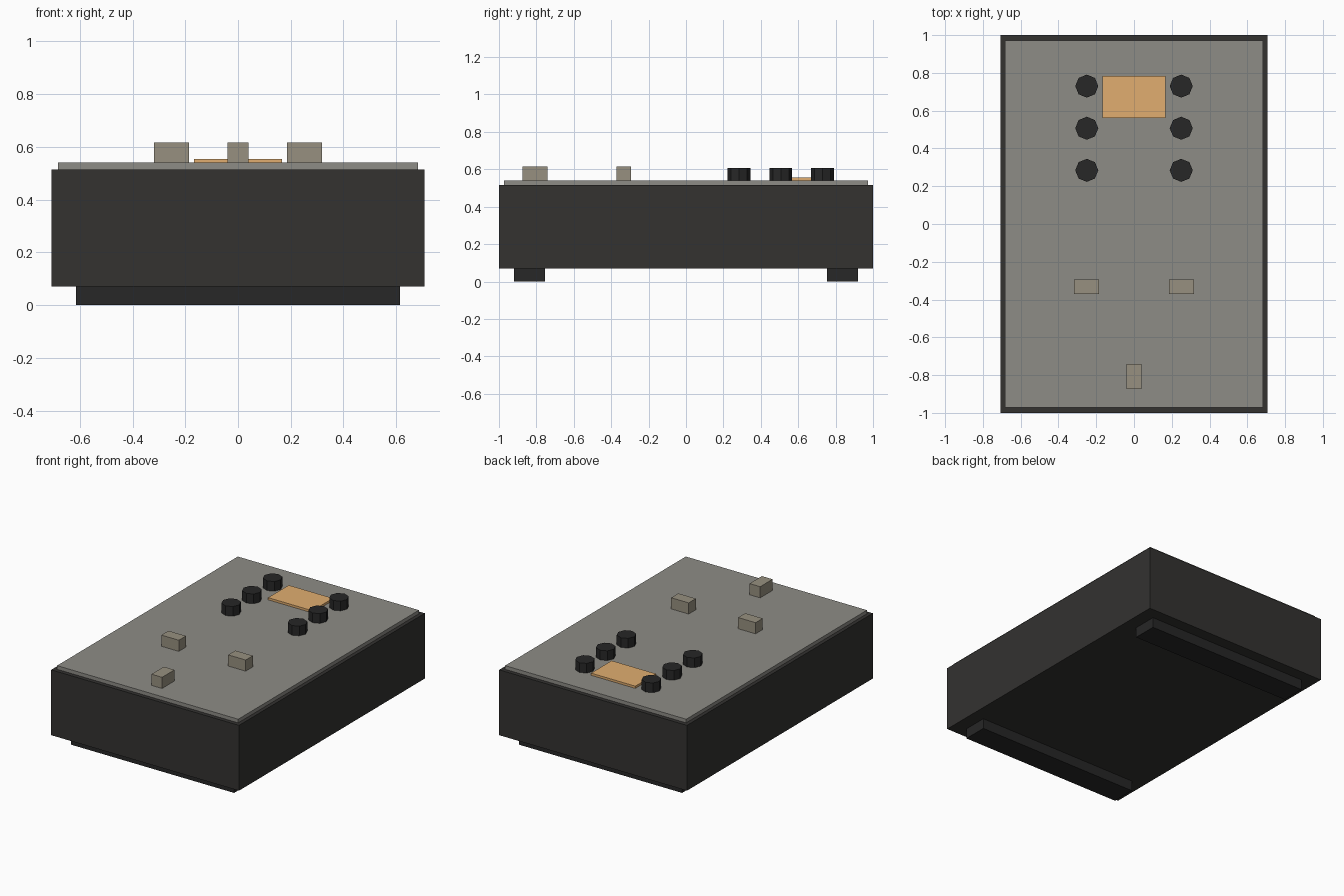
import bpy

if "Cube" in bpy.data.objects:
    bpy.data.objects.remove(bpy.data.objects["Cube"])


def material(name, rgb):
    m = bpy.data.materials.new(name)
    m.diffuse_color = (*rgb, 1)
    m.use_nodes = True
    m.node_tree.nodes["Principled BSDF"].inputs["Base Color"].default_value = m.diffuse_color
    return m


def finish(name, mat):
    o = bpy.context.object
    o.name = name
    o.data.materials.append(mat)
    return o


def box(name, x, y, z0, z1, sx, sy, mat):
    bpy.ops.mesh.primitive_cube_add(size=1, location=(x, y, (z0 + z1) / 2))
    o = finish(name, mat)
    o.scale = (sx, sy, z1 - z0)
    bpy.ops.object.transform_apply(location=False, rotation=False, scale=True)


def knob(name, x, y, z0, z1, mat):
    bpy.ops.mesh.primitive_cylinder_add(vertices=8, radius=0.061, depth=z1 - z0,
                                        location=(x, y, (z0 + z1) / 2))
    finish(name, mat)


dark = material("dark_case", (0.033, 0.032, 0.030))
black = material("black_plastic", (0.02, 0.02, 0.02))
panel = material("grey_panel", (0.27, 0.265, 0.24))
metal = material("switch_metal", (0.31, 0.28, 0.215))
amber = material("amber_display", (0.75, 0.42, 0.16))

# Case and face plate
box("case", 0, 0, 0.07, 0.515, 1.415, 2.0, dark)
TOP = 0.54
box("face_plate", 0, 0, 0.515, TOP, 1.365, 1.945, panel)

# Feet strips at front and back
for side, y in (("front", -0.837), ("back", 0.837)):
    box(f"{side}_foot", 0, y, 0, 0.07, 1.23, 0.167, black)

# Display
box("display", 0, 0.673, TOP, 0.555, 0.333, 0.222, amber)

# Two columns of knobs
for x in (-0.25, 0.25):
    for i, y in enumerate((0.73, 0.507, 0.284)):
        knob(f"{'left' if x < 0 else 'right'}_knob_{i + 1}", x, y, TOP, 0.606, black)

# Switches
box("left_switch", -0.252, -0.333, TOP, 0.616, 0.132, 0.077, metal)
box("right_switch", 0.252, -0.333, TOP, 0.616, 0.132, 0.077, metal)
box("centre_switch", 0, -0.808, TOP, 0.616, 0.08, 0.133, metal)
